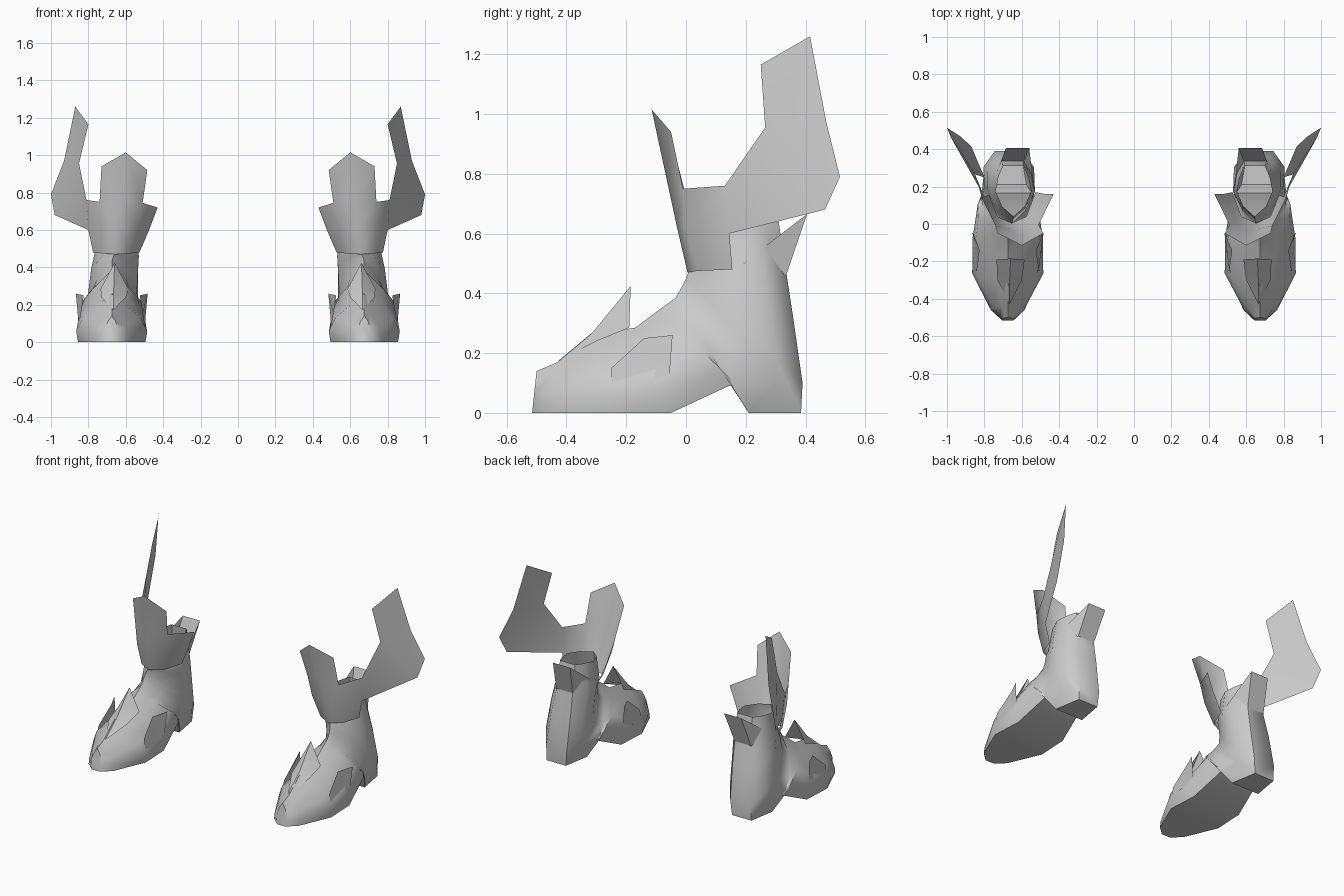
import bpy, bmesh, math

mat = bpy.data.materials.new("warm_grey")
mat.diffuse_color = (0.6, 0.6, 0.6, 1)


def build(name, verts, faces, closed=False, angle=50):
    """Mesh for one boot, mirrored across x = 0 to make the pair."""
    me = bpy.data.meshes.new(name)
    me.from_pydata(verts, [], faces)
    if closed:
        bm = bmesh.new()
        bm.from_mesh(me)
        bmesh.ops.recalc_face_normals(bm, faces=bm.faces)
        bm.to_mesh(me)
        bm.free()
    me.materials.append(mat)
    me.shade_smooth()
    me.set_sharp_from_angle(angle=math.radians(angle))
    ob = bpy.data.objects.new(name, me)
    bpy.context.collection.objects.link(ob)
    ob.modifiers.new("pair", 'MIRROR').use_mirror_merge = False
    return ob


# Boot body: sections fan from the toe, round the heel and up the shaft.
# (centre x, lower y, z, upper y, z, half widths from lower to upper edge)
sections = [
    (.675, -.515, 0, -.50, .14, .03, .035, .035, .02),
    (.675, -.46, 0, -.43, .17, .09, .09, .075, .035),
    (.675, -.25, 0, -.32, .262, .18, .19, .155, .06),
    (.675, -.05, 0, -.17, .285, .17, .188, .175, .09),
    (.675, .165, .10, -.09, .345, .13, .16, .155, .09),
    (.675, .21, 0, -.035, .385, .10, .14, .14, .085),
    (.675, .385, 0, -.015, .42, .07, .125, .13, .08),
    (.67, .39, .10, 0, .45, .075, .135, .13, .08),
    (.66, .36, .31, .01, .475, .07, .125, .125, .08),
    (.65, .34, .44, .005, .48, .06, .118, .12, .07),
    (.645, .31, .64, .04, .61, .055, .08, .095, .06),
]
levels = (0, .22, .5, .8)
verts, faces = [], []
for cx, y0, z0, y1, z1, *w in sections:
    side = [(h, y0 + (y1 - y0) * t, z0 + (z1 - z0) * t) for h, t in zip(w, levels)]
    ring = side + [(0, y1, z1)] + [(-h, y, z) for h, y, z in reversed(side)]
    verts += [(cx + x, y, z) for x, y, z in ring]
n = 9
for s in range(len(sections) - 1):
    for i in range(n):
        j = (i + 1) % n
        faces.append((s * n + i, s * n + j, (s + 1) * n + j, (s + 1) * n + i))
faces.append(tuple(range(n)))
build("boot_body", verts, faces, closed=True)

# Front collar: three rows of five points, then the tall tongue and the side wing
collar = [
    (.527, .17, .48), (.575, .04, .475), (.655, .005, .47), (.73, .04, .475), (.775, .155, .48),
    (.475, .16, .60), (.54, 0, .62), (.645, -.03, .62), (.735, 0, .62), (.80, .145, .60),
    (.43, .16, .72), (.51, -.005, .745), (.62, -.06, .76), (.74, -.01, .75), (.81, .13, .76),
    (.485, -.05, .92), (.60, -.115, 1.015), (.73, -.05, .94),
    (.85, .265, .955), (.80, .25, 1.165), (.87, .415, 1.26),
    (.93, .47, .97), (1.0, .515, .79), (.98, .465, .68),
]
faces = [(r + i, r + i + 1, r + i + 6, r + i + 5) for r in (0, 5) for i in range(4)]
faces += [(11, 12, 16, 15), (12, 13, 17, 16)]
faces += [(9, 23, 18, 14), (23, 22, 21, 18), (18, 21, 20, 19)]
build("front_collar", collar, faces)

# Back flap rising from the ankle
flap = [(.765, .19, .50), (.71, .335, .46), (.59, .335, .46), (.535, .19, .50),
        (.685, .405, .665), (.56, .405, .665)]
build("back_flap", flap, [(0, 1, 4), (1, 2, 5, 4), (2, 3, 5)])

# Pointed tongue over the instep
spike = [(.665, -.43, .172), (.60, -.30, .24), (.73, -.30, .24), (.665, -.31, .272),
         (.585, -.19, .285), (.735, -.19, .285), (.66, -.185, .425)]
build("instep_spike", spike,
      [(0, 3, 1), (0, 2, 3), (1, 3, 6, 4), (3, 2, 5, 6)])

# Small pointed fins on both sides of the foot
for name, s in (("outer_fin", 1), ("inner_fin", -1)):
    fin = [(.675 + s * w, y, z) for w, y, z in
           ((.165, -.25, .15), (.15, -.14, .25), (.192, -.045, .26), (.18, -.055, .13),
            (.18, -.25, .06))]
    fs = [(0, 3, 2, 1), (0, 4, 3)]
    build(name, fin, fs if s < 0 else [f[::-1] for f in fs])
